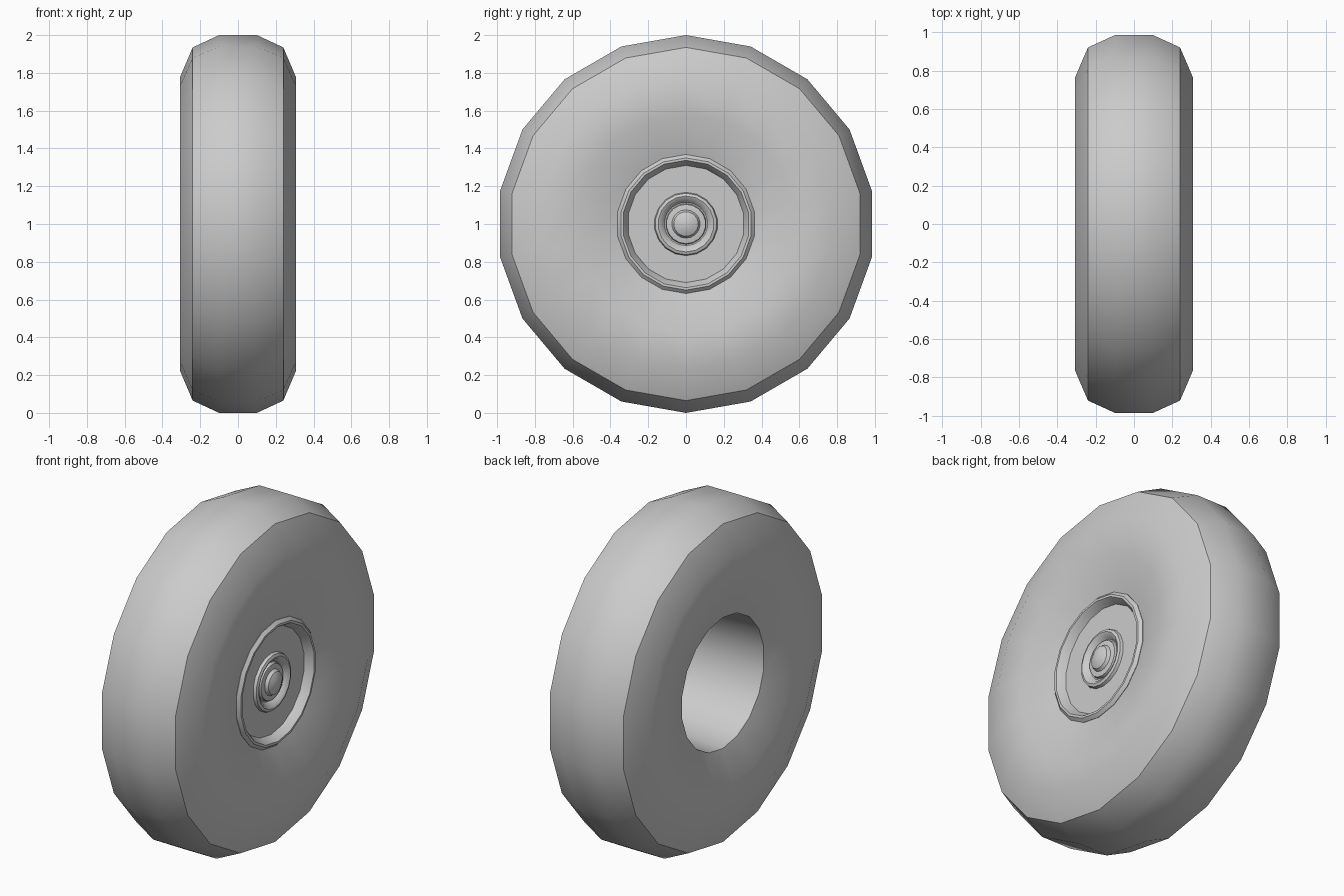
import bpy, bmesh, math

if "Cube" in bpy.data.objects:
    bpy.data.objects.remove(bpy.data.objects["Cube"])


def lathe(name, profile, sides, closed):
    """Spin (x, radius) points around the wheel axle, which runs along x at z = 1."""
    bm = bmesh.new()
    rings = []
    for x, r in profile:
        if r == 0:
            rings.append([bm.verts.new((x, 0, 1))] * sides)
            continue
        rings.append([bm.verts.new((x, r * math.sin(2 * math.pi * i / sides),
                                    1 + r * math.cos(2 * math.pi * i / sides)))
                      for i in range(sides)])
    pairs = list(zip(rings, rings[1:]))
    if closed:
        pairs.append((rings[-1], rings[0]))
    for a, b in pairs:
        for i in range(sides):
            j = (i + 1) % sides
            corners = list(dict.fromkeys((a[i], a[j], b[j], b[i])))
            bm.faces.new(corners)
    bmesh.ops.recalc_face_normals(bm, faces=bm.faces)
    mesh = bpy.data.meshes.new(name)
    bm.to_mesh(mesh)
    bm.free()
    obj = bpy.data.objects.new(name, mesh)
    bpy.context.collection.objects.link(obj)
    bpy.ops.object.select_all(action='DESELECT')
    obj.select_set(True)
    bpy.context.view_layer.objects.active = obj
    bpy.ops.object.shade_smooth_by_angle(angle=math.radians(32))
    return obj


# Tyre: rounded tread, sidewalls dipping towards the bore
side = [(0.10, 1.0), (0.24, 0.935), (0.308, 0.775), (0.305, 0.58)]
left_side = [(-x, r) for x, r in reversed(side)]
lathe("tyre", [(-0.24, 0.385)] + left_side + side + [(0.24, 0.36)], 18, True)

# Hub: raised rim, flat disc and central boss ring
hub = [(0.20, 0.36), (0.245, 0.368), (0.262, 0.35), (0.262, 0.337),
       (0.245, 0.325), (0.215, 0.31), (0.215, 0.168), (0.232, 0.163),
       (0.238, 0.148), (0.232, 0.135), (0.205, 0.115), (0.205, 0)]
lathe("hub", hub, 18, False)

# Axle cap: small dome in the middle
cap = [(0.205, 0.108), (0.222, 0.104), (0.226, 0.082)]
cap += [(0.226 + 0.035 * math.sin(math.radians(a)),
         0.075 * math.cos(math.radians(a))) for a in (0, 30, 60)]
cap.append((0.261, 0))
lathe("axle_cap", cap, 18, False)
